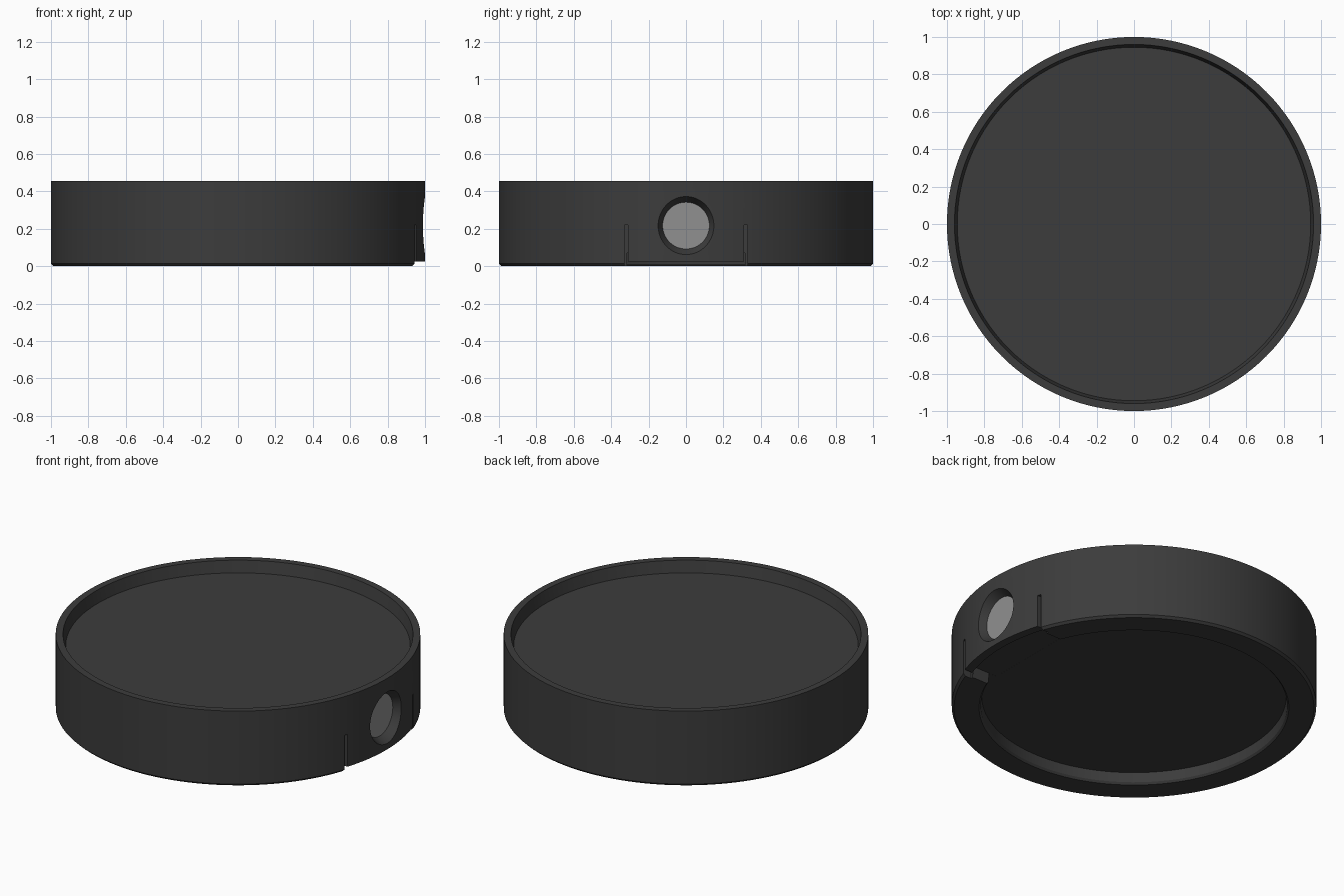
import bpy, bmesh, math
from mathutils import Matrix

if "Cube" in bpy.data.objects:
    bpy.data.objects.remove(bpy.data.objects["Cube"])

SEG = 128


def material(name, v):
    m = bpy.data.materials.new(name)
    m.diffuse_color = (v, v, v, 1)
    m.use_nodes = True
    m.node_tree.nodes["Principled BSDF"].inputs["Base Color"].default_value = m.diffuse_color
    return m


def to_object(name, bm, mat=None):
    bmesh.ops.recalc_face_normals(bm, faces=bm.faces)
    me = bpy.data.meshes.new(name)
    bm.to_mesh(me)
    bm.free()
    ob = bpy.data.objects.new(name, me)
    bpy.context.collection.objects.link(ob)
    if mat:
        me.materials.append(mat)
    return ob


def lathe(name, profile, mat):
    # Spin (radius, z) pairs round z and close both ends with flat caps
    bm = bmesh.new()
    rings = [[bm.verts.new((r * math.cos(2 * math.pi * i / SEG),
                            r * math.sin(2 * math.pi * i / SEG), z))
              for i in range(SEG)] for r, z in profile]
    for a, b in zip(rings, rings[1:]):
        for i in range(SEG):
            j = (i + 1) % SEG
            bm.faces.new((a[i], a[j], b[j], b[i]))
    bm.faces.new(rings[0])
    bm.faces.new(rings[-1])
    return to_object(name, bm, mat)


def prism(name, outline, z0, z1):
    bm = bmesh.new()
    f = bm.faces.new([bm.verts.new((x, y, z0)) for x, y in outline])
    ext = bmesh.ops.extrude_face_region(bm, geom=[f])
    bmesh.ops.translate(bm, vec=(0, 0, z1 - z0),
                        verts=[v for v in ext["geom"] if isinstance(v, bmesh.types.BMVert)])
    return to_object(name, bm)


def box(name, x0, x1, y0, y1, z0, z1):
    return prism(name, [(x0, y0), (x1, y0), (x1, y1), (x0, y1)], z0, z1)


def cone_x(name, x0, x1, r0, r1, z, mat=None):
    # Truncated cone lying along x
    bm = bmesh.new()
    bmesh.ops.create_cone(bm, cap_ends=True, segments=64, radius1=r0, radius2=r1, depth=x1 - x0,
                          matrix=Matrix.Translation(((x0 + x1) / 2, 0, z))
                          @ Matrix.Rotation(math.pi / 2, 4, 'Y'))
    return to_object(name, bm, mat)


def cut(target, cutter):
    mod = target.modifiers.new("cut", 'BOOLEAN')
    mod.operation, mod.solver, mod.object = 'DIFFERENCE', 'EXACT', cutter
    bpy.context.view_layer.objects.active = target
    bpy.ops.object.modifier_apply(modifier=mod.name)
    bpy.data.objects.remove(cutter)


dark = material("dark_plastic", 0.045)
pale = material("lens_grey", 0.28)

# Round housing with shallow trays in the top and bottom
housing = lathe("housing", [(0.835, 0.07), (0.84, 0.012), (0.85, 0), (0.987, 0), (1, 0.013),
                            (1, 0.455), (0.96, 0.455), (0.945, 0.385)], dark)

# Gap in the bottom ring behind and below the clip tab
W = 0.315
a = math.asin(W / 0.95)
arc = [(0.95 * math.cos(a * t / 8), 0.95 * math.sin(a * t / 8)) for t in range(-8, 9)]
cut(housing, prism("gap_cutter", [(0.72, -W)] + arc + [(0.72, W)], -0.1, 0.0705))
cut(housing, box("tab_cutter", 0.88, 1.2, -W - 0.001, W + 0.001, -0.1, 0.025))

# Slits on both sides of the tab
for s in (-1, 1):
    y = 0.32 * s
    cut(housing, box("slit_cutter", 0.89, 1.2, y - 0.01, y + 0.01, -0.1, 0.22))

# Tapered window opening and its pale lens
cut(housing, cone_x("window_cutter", 0.945, 1.045, 0.125, 0.18, 0.217))
lens = cone_x("lens", 0.93, 0.949, 0.125, 0.125, 0.217, pale)

# Smooth curved walls, keep edges crisp
bpy.ops.object.select_all(action='DESELECT')
for ob in (housing, lens):
    ob.select_set(True)
bpy.context.view_layer.objects.active = housing
bpy.ops.object.shade_smooth_by_angle(angle=math.radians(30))
